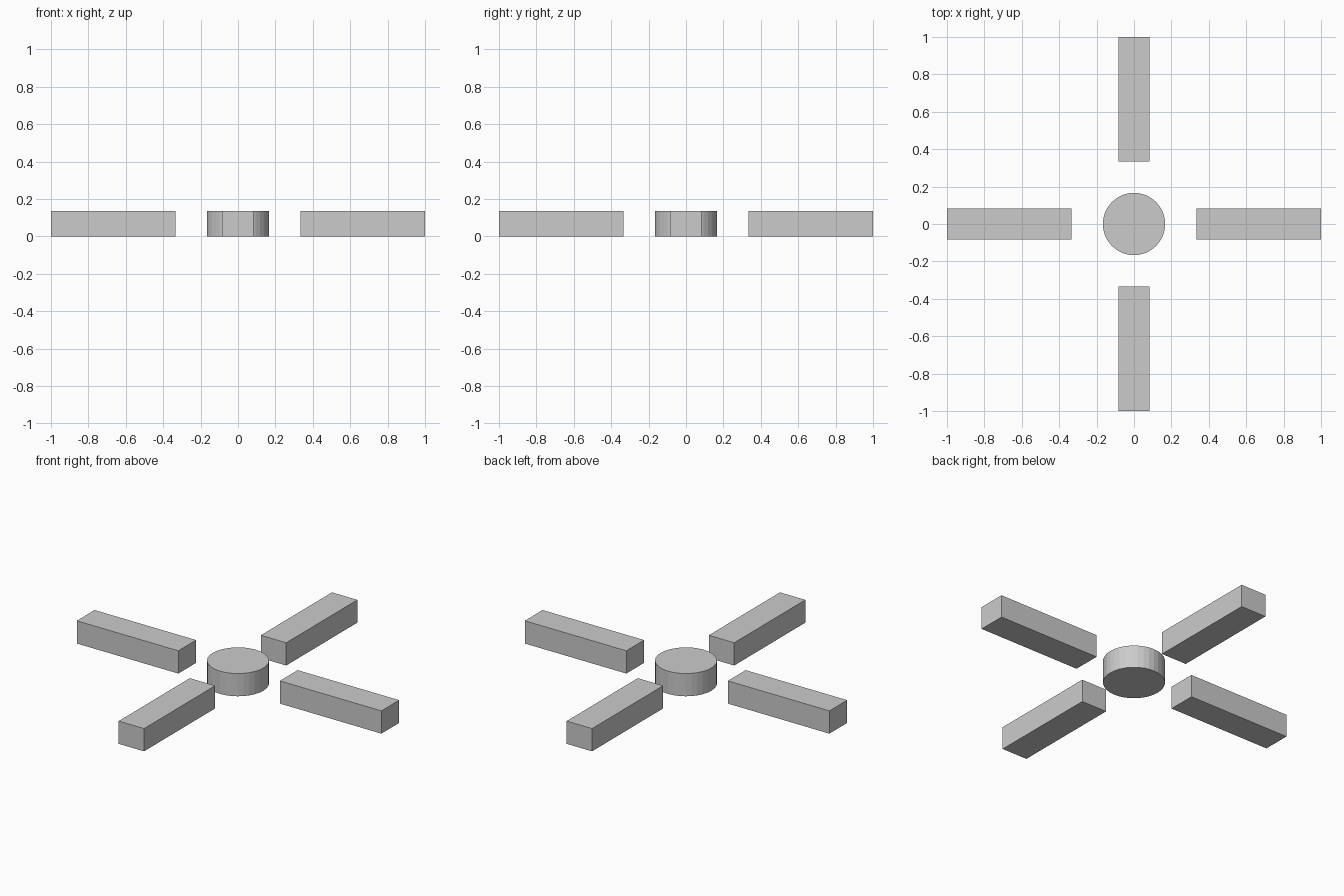
import bpy
from math import cos, sin, pi

if "Cube" in bpy.data.objects:
    bpy.data.objects.remove(bpy.data.objects["Cube"])

HEIGHT = 0.135
WIDTH = 1 / 6
INNER, OUTER = 1 / 3, 1.0

# Central round hub
bpy.ops.mesh.primitive_cylinder_add(vertices=32, radius=WIDTH, depth=HEIGHT,
                                    location=(0, 0, HEIGHT / 2))
bpy.context.object.name = "hub"

# Four separate bars radiating from the hub
mid = (INNER + OUTER) / 2
for i, side in enumerate(("right", "back", "left", "front")):
    a = i * pi / 2
    bpy.ops.mesh.primitive_cube_add(size=1, rotation=(0, 0, a),
                                    location=(mid * cos(a), mid * sin(a), HEIGHT / 2))
    bar = bpy.context.object
    bar.name = side + "_bar"
    bar.scale = (OUTER - INNER, WIDTH, HEIGHT)
